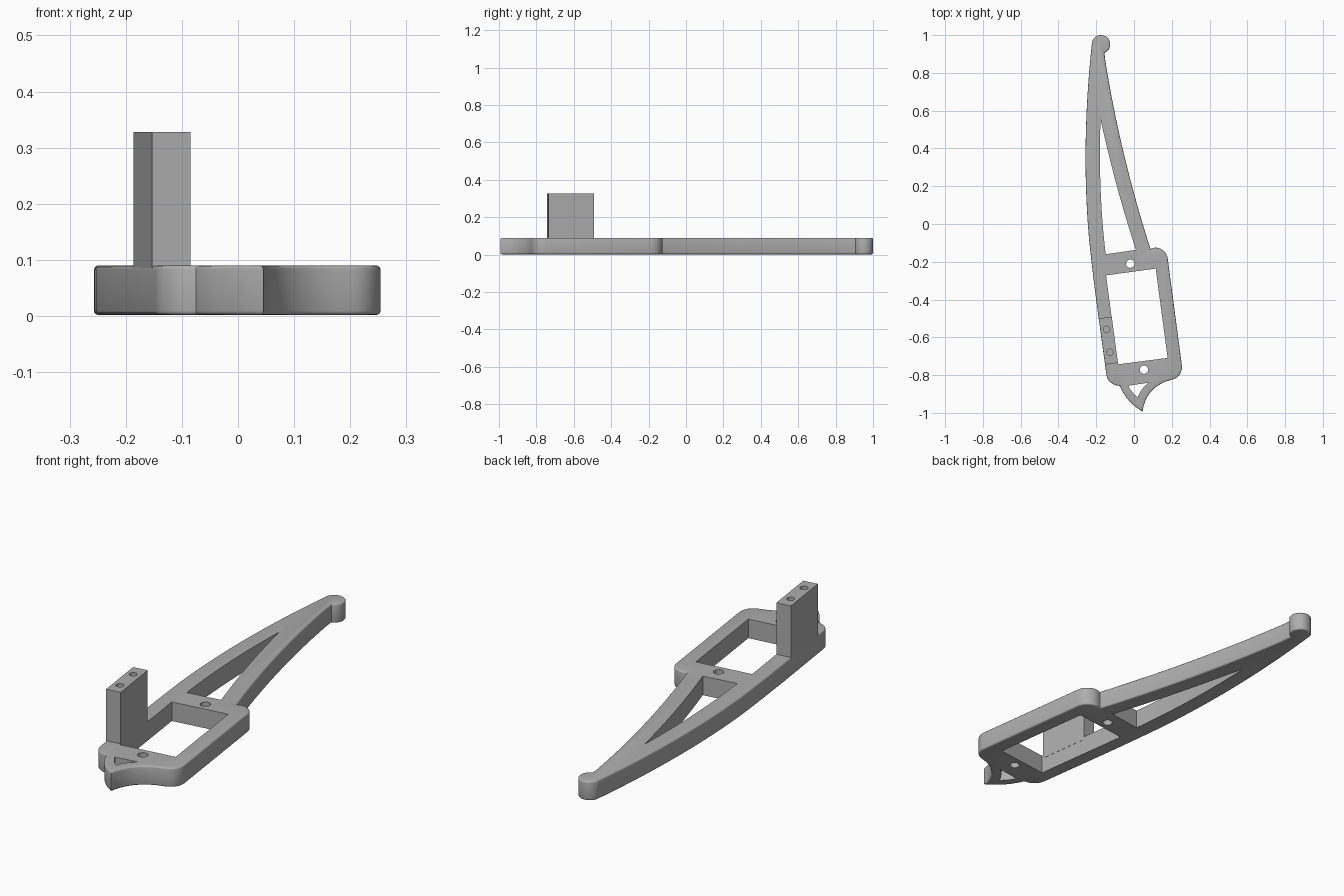
import bpy, bmesh, math
from mathutils import Vector

cube = bpy.data.objects.get("Cube")
if cube:
    bpy.data.objects.remove(cube)

grey = bpy.data.materials.new("plain grey")
grey.use_nodes = True
COLOUR = (0.42, 0.42, 0.42, 1)
grey.diffuse_color = COLOUR
grey.node_tree.nodes["Principled BSDF"].inputs["Base Color"].default_value = COLOUR


def bow(a, mid, b, n=12):
    """Curve from a through mid to b, leaving out the end point."""
    a, mid, b = Vector(a), Vector(mid), Vector(b)
    ctrl = 2 * mid - (a + b) / 2
    return [(1 - t) ** 2 * a + 2 * t * (1 - t) * ctrl + t * t * b
            for t in (i / n for i in range(n))]


def arc(cx, cy, r, start, end, n=12):
    return [Vector((cx + r * math.cos(math.radians(start + (end - start) * i / n)),
                    cy + r * math.sin(math.radians(start + (end - start) * i / n))))
            for i in range(n + 1)]


def prism(name, outline, z0, z1, rounding=0):
    """Extrude a flat outline, optionally rounding its top and bottom rims."""
    bm = bmesh.new()
    base = bm.faces.new([bm.verts.new((p[0], p[1], z0)) for p in outline])
    ext = bmesh.ops.extrude_face_region(bm, geom=[base], use_keep_orig=True)
    top = [v for v in ext["geom"] if isinstance(v, bmesh.types.BMVert)]
    bmesh.ops.translate(bm, verts=top, vec=(0, 0, z1 - z0))
    bmesh.ops.recalc_face_normals(bm, faces=bm.faces)
    if rounding:
        rims = [e for e in bm.edges if abs(e.verts[0].co.z - e.verts[1].co.z) < 1e-5]
        bmesh.ops.bevel(bm, geom=rims, offset=rounding, segments=3, profile=0.5,
                        affect='EDGES', clamp_overlap=False)
    mesh = bpy.data.meshes.new(name)
    bm.to_mesh(mesh)
    bm.free()
    obj = bpy.data.objects.new(name, mesh)
    mesh.materials.append(grey)
    bpy.context.collection.objects.link(obj)
    return obj


def cut(target, name, outline, z0=-0.1, z1=0.2):
    cutter = prism(name, outline, z0, z1)
    cutter.hide_render = True
    bpy.context.view_layer.objects.active = target
    mod = target.modifiers.new(name, 'BOOLEAN')
    mod.operation, mod.solver, mod.object = 'DIFFERENCE', 'EXACT', cutter
    bpy.ops.object.modifier_apply(modifier=mod.name)
    bpy.data.objects.remove(cutter)


def circle(x, y, r):
    return arc(x, y, r, 0, 360, 24)[:-1]


# Frame outline, anticlockwise from the pointed tail
outline = (
    bow((0.045, -0.993), (0.092, -0.885), (0.195, -0.825), 10)
    + arc(0.185, -0.757, 0.069, -75, 8, 8)
    + arc(0.112, -0.192, 0.067, 8, 92, 8)
    + bow((0.087, -0.132), (-0.058, 0.39), (-0.158, 0.905), 24)
    + arc(-0.175, 0.951, 0.049, -68, 165, 18)
    + bow((-0.223, 0.955), (-0.256, 0.42), (-0.237, -0.09), 24)
    + bow((-0.237, -0.09), (-0.213, -0.30), (-0.187, -0.50), 8)
    + arc(-0.078, -0.787, 0.069, 188, 268, 8)
    + bow((-0.075, -0.857), (-0.029, -0.932), (0.045, -0.993), 10)
)
frame = prism("frame", outline, 0.002, 0.09, rounding=0.007)

# Windows and screw holes through the frame
long_window = (
    bow((-0.177, 0.555), (-0.177, 0.19), (-0.150, -0.160), 16)
    + [Vector((-0.150, -0.160)), Vector((0.010, -0.137))]
    + bow((0.010, -0.137), (-0.092, 0.205), (-0.177, 0.555), 16)[1:]
)
cut(frame, "long_window", long_window)
cut(frame, "square_window",
    [(-0.148, -0.272), (-0.085, -0.743), (0.178, -0.709), (0.115, -0.236)])
tail_window = (
    bow((-0.030, -0.856), (-0.009, -0.890), (0.020, -0.918), 6)
    + bow((0.020, -0.918), (0.043, -0.874), (0.080, -0.840), 6)
    + [Vector((0.080, -0.840))]
)
cut(frame, "tail_window", tail_window)
for x, y in ((-0.020, -0.210), (0.053, -0.771)):
    cut(frame, "screw_hole", circle(x, y, 0.022))

# Upright post with two holes in its top
post = prism("post", [(-0.186, -0.500), (-0.153, -0.744), (-0.085, -0.735),
                      (-0.118, -0.491)], 0.075, 0.328)
for x, y in ((-0.145, -0.558), (-0.128, -0.679)):
    cut(post, "post_hole", circle(x, y, 0.017), 0.2, 0.4)

# Smooth the curved walls and keep the corners crisp
for obj in (frame, post):
    bpy.ops.object.select_all(action='DESELECT')
    obj.select_set(True)
    bpy.context.view_layer.objects.active = obj
    bpy.ops.object.shade_smooth_by_angle(angle=math.radians(32))
